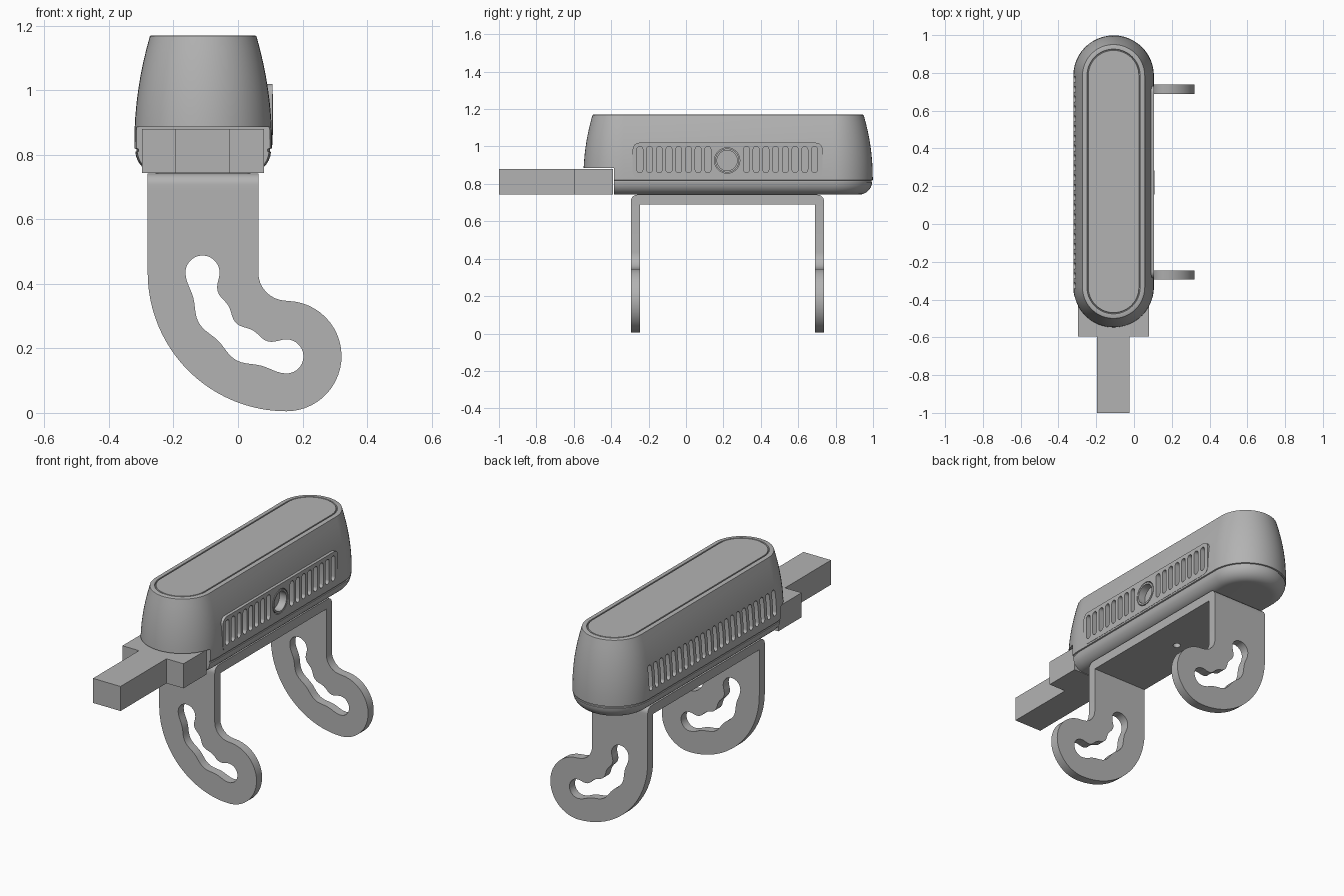
import bpy, bmesh
from math import sin, cos, pi, radians

if "Cube" in bpy.data.objects:
    bpy.data.objects.remove(bpy.data.objects["Cube"], do_unlink=True)

grey = bpy.data.materials.new("mid grey")
grey.use_nodes = True
colour = (0.45, 0.45, 0.45, 1)
grey.diffuse_color = colour
grey.node_tree.nodes["Principled BSDF"].inputs["Base Color"].default_value = colour

parts = []
CX, CY, HALF = -0.108, 0.225, 0.56      # centre of the case and half its straight length


def arc(cx, cy, r, a, b, n=16):
    """Points on an arc, angles in degrees."""
    return [(cx + r * cos(radians(a + (b - a) * i / n)),
             cy + r * sin(radians(a + (b - a) * i / n))) for i in range(n + 1)]


def circle(cx, cy, r, n=32):
    return arc(cx, cy, r, 0, 360, n)[:-1]


def capsule(cx, z0, z1, r):
    return arc(cx, z1 - r, r, 0, 180, 8) + arc(cx, z0 + r, r, 180, 360, 8)


def rect(x0, x1, y0, y1):
    return [(x0, y0), (x1, y0), (x1, y1), (x0, y1)]


def rounded(x0, x1, y0, y1, r):
    return (arc(x1 - r, y1 - r, r, 0, 90, 6) + arc(x0 + r, y1 - r, r, 90, 180, 6)
            + arc(x0 + r, y0 + r, r, 180, 270, 6) + arc(x1 - r, y0 + r, r, 270, 360, 6))


def loft(bm, rings):
    """Skin closed rings of equal length and cap both ends."""
    rows = [[bm.verts.new(p) for p in ring] for ring in rings]
    n = len(rows[0])
    for a, b in zip(rows, rows[1:]):
        for i in range(n):
            bm.faces.new((a[i], a[(i + 1) % n], b[(i + 1) % n], b[i]))
    bm.faces.new(rows[0][::-1])
    bm.faces.new(rows[-1])


def prism(bm, pts, axis, lo, hi):
    """Extrude a flat outline along an axis."""
    place = {"x": lambda u, v, d: (d, u, v),
             "y": lambda u, v, d: (u, d, v),
             "z": lambda u, v, d: (u, v, d)}[axis]
    loft(bm, [[place(u, v, d) for u, v in pts] for d in (lo, hi)])


def finish(name, bm):
    bmesh.ops.recalc_face_normals(bm, faces=bm.faces)
    mesh = bpy.data.meshes.new(name)
    bm.to_mesh(mesh)
    bm.free()
    mesh.materials.append(grey)
    ob = bpy.data.objects.new(name, mesh)
    bpy.context.scene.collection.objects.link(ob)
    return ob


def solid(name, *prisms):
    bm = bmesh.new()
    for p in prisms:
        prism(bm, *p)
    return finish(name, bm)


def part(name, *prisms):
    ob = solid(name, *prisms)
    parts.append(ob)
    return ob


def cut(ob, *prisms):
    """Subtract prisms from an object and keep the plain result."""
    cutter = solid("cutter", *prisms)
    cutter.hide_render = True
    mod = ob.modifiers.new("cut", "BOOLEAN")
    mod.operation, mod.solver, mod.object = "DIFFERENCE", "EXACT", cutter
    deps = bpy.context.evaluated_depsgraph_get()
    mesh = bpy.data.meshes.new_from_object(ob.evaluated_get(deps))
    ob.modifiers.clear()
    ob.data = mesh
    bpy.data.objects.remove(cutter, do_unlink=True)


# Case: a tapering pill shape with a seam and a grooved lid
def pill(r, z):
    pts = (arc(CX, CY + HALF, r, 0, 180, 24) + arc(CX, CY - HALF, r, 180, 360, 24))
    return [(x, y, z) for x, y in pts]


R = 0.2135
profile = arc(R - 0.075, 0.814, 0.072, -90, -4, 8)
profile += [(R - 0.007, 0.811), (R - 0.007, 0.818), (R, 0.82)]
for i in range(9):
    t = i / 8
    profile.append((R - 0.0485 * t * t, 0.835 + 0.333 * t))
profile += [(0.161, 1.17), (0.141, 1.17), (0.139, 1.162), (0.136, 1.162), (0.134, 1.17)]
bm = bmesh.new()
loft(bm, [pill(r, z) for r, z in profile])
case = finish("case", bm)
parts.append(case)

# Raised vent panel on one side
panel = part("vent_panel", (rounded(-0.285, 0.73, 0.83, 1.02, 0.035), "x", 0.06, 0.107))

# Vent slots, lens hole and the notch for the plug
vents = [(capsule(0.22 + side * (0.103 + 0.052 * i), 0.86, 1.0, 0.016), "x", 0.075, 0.15)
         for side in (-1, 1) for i in range(8)]
# the slots run clear of the hole on either side
vents = [([(y + (0.0 if y > 0.22 else -0.0), z) for y, z in p], a, lo, hi) for p, a, lo, hi in vents]
lens_hole = (circle(0.22, 0.925, 0.068), "x", 0.045, 0.15)
long_row = [(capsule(0.22 + 0.052 * (i - 10.5), 0.86, 1.0, 0.015), "x", -0.4, -0.29)
            for i in range(22)]
notch = (rect(-0.5, 0.3, -0.8, -0.385), "z", 0.6, 0.886)
cut(panel, lens_hole, *vents)
cut(case, lens_hole, notch, *vents, *long_row)

# Lens ring
ring = part("lens_ring", (circle(0.22, 0.925, 0.064), "x", 0.044, 0.108))
cut(ring, (circle(0.22, 0.925, 0.054), "x", 0.065, 0.2))

# Plug and its bar at the front
part("plug_block", (rect(-0.297, 0.08, -0.595, -0.39), "z", 0.743, 0.88))
part("plug_bar", (rect(-0.195, -0.025, -1.0, -0.59), "z", 0.743, 0.88))

# Bracket plate with rounded bends and a screw hole
bend = 0.035
plate_outline = ([(-0.295, 0.69), (0.738, 0.69)]
                 + arc(0.738 - bend, 0.742 - bend, bend, 0, 90, 8)
                 + arc(-0.295 + bend, 0.742 - bend, bend, 90, 180, 8))
plate = part("bracket_plate", (plate_outline, "x", -0.28, 0.063))
cut(plate, (circle(-0.11, 0.22, 0.02, 20), "z", 0.6, 0.8))

# Hooked legs, each with a scalloped slot that follows the same arc
PX, PZ = 0.15, 0.435
leg_outline = (arc(PX, PZ, 0.43, 180, 270, 24)
               + arc(PX, 0.176, 0.171, -85, 88, 24)
               + arc(PX, PZ, 0.087, 265, 180, 12)
               + [(0.063, 0.692), (-0.28, 0.692)])


def slot_edge(side, angles):
    pts = []
    for a in angles:
        r = 0.26 + side * (0.046 + 0.007 * cos(radians(12 * a)))
        pts.append((PX + r * cos(radians(a)), PZ + r * sin(radians(a))))
    return pts


steps = list(range(180, 271, 3))
slot = (slot_edge(1, steps) + arc(PX, PZ - 0.26, 0.053, -90, 90, 14)[1:-1]
        + slot_edge(-1, steps[::-1]) + arc(PX - 0.26, PZ, 0.053, 0, 180, 14)[1:-1])
for name, y0, y1 in (("front_leg", -0.295, -0.246), ("back_leg", 0.689, 0.738)):
    leg = part(name, (leg_outline, "y", y0, y1))
    cut(leg, (slot, "y", y0 - 0.1, y1 + 0.1))

# Smooth curved surfaces, keep real edges sharp
bpy.ops.object.select_all(action="DESELECT")
for ob in parts:
    ob.select_set(True)
bpy.context.view_layer.objects.active = case
bpy.ops.object.shade_smooth_by_angle(angle=radians(30))
